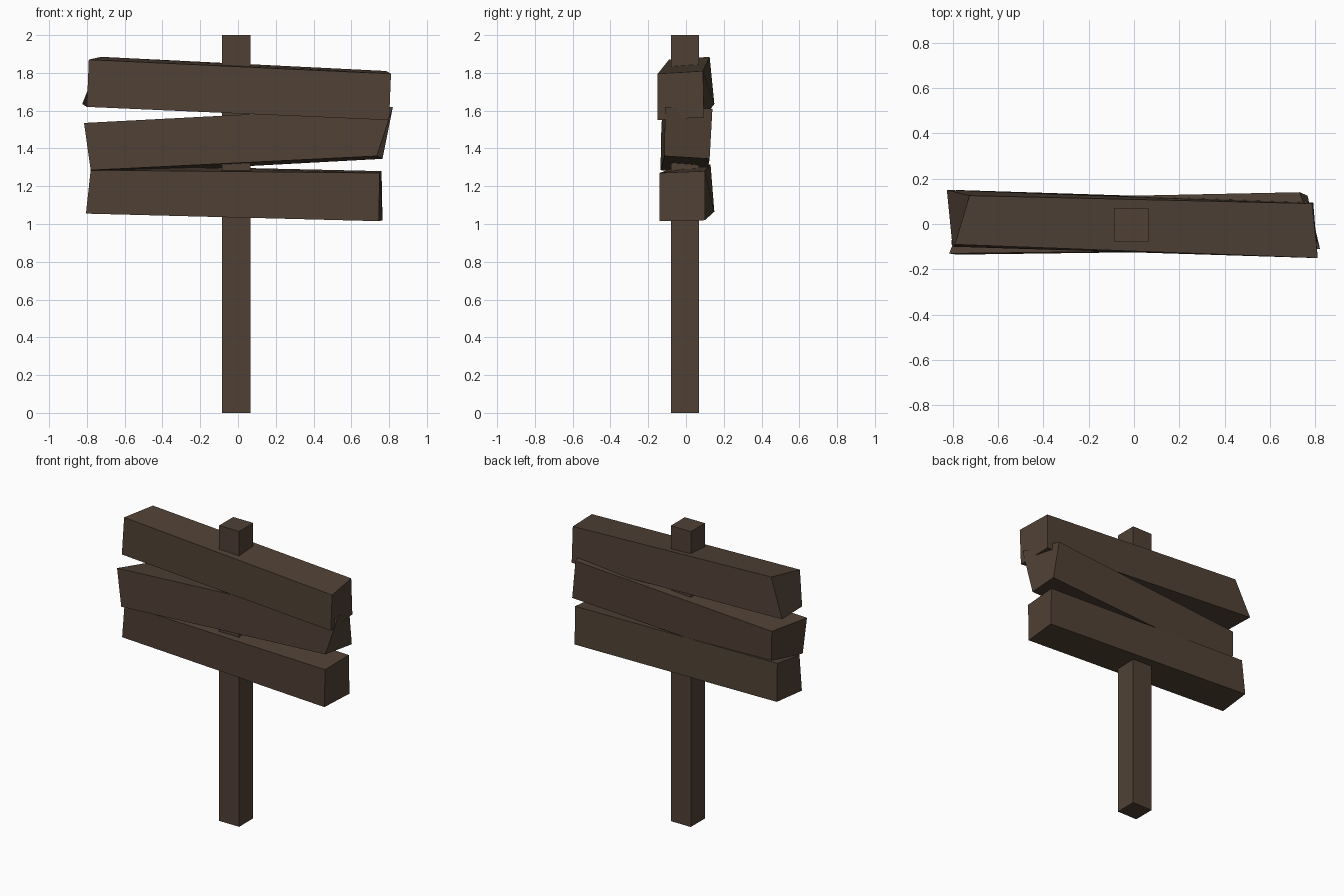
import bpy
import bmesh
from mathutils import Vector

default_cube = bpy.data.objects.get("Cube")
if default_cube:
    bpy.data.objects.remove(default_cube, do_unlink=True)


def make_material(name, colour):
    material = bpy.data.materials.new(name)
    material.use_nodes = True
    material.diffuse_color = colour
    material.node_tree.nodes["Principled BSDF"].inputs["Base Color"].default_value = colour
    return material


wood = make_material("dark brown wood", (0.08, 0.053, 0.036, 1))


def make_beam(name, start, end):
    """Flat-faced beam joining two four-cornered ends."""
    bm = bmesh.new()
    a = [bm.verts.new(Vector(corner)) for corner in start]
    b = [bm.verts.new(Vector(corner)) for corner in end]
    bm.faces.new(a)
    bm.faces.new(reversed(b))
    for i in range(len(a)):
        j = (i + 1) % len(a)
        bm.faces.new((a[j], a[i], b[i], b[j]))
    bmesh.ops.recalc_face_normals(bm, faces=bm.faces)
    mesh = bpy.data.meshes.new(name)
    bm.to_mesh(mesh)
    bm.free()
    mesh.materials.append(wood)
    beam = bpy.data.objects.new(name, mesh)
    bpy.context.collection.objects.link(beam)
    return beam


# Upright square post
def post_outline(z):
    return [(-0.085, -0.08, z), (0.065, -0.08, z), (0.065, 0.07, z), (-0.085, 0.07, z)]


make_beam("post", post_outline(0), post_outline(2))

# Crooked planks; each end runs front bottom, front top, back top, back bottom
make_beam("top_plank",
          [(-0.8, -0.1, 1.62), (-0.79, -0.09, 1.87), (-0.725, 0.125, 1.885), (-0.825, 0.15, 1.635)],
          [(0.8, -0.15, 1.55), (0.81, -0.15, 1.795), (0.785, 0.09, 1.81), (0.79, 0.095, 1.565)])

make_beam("middle_plank",
          [(-0.78, -0.135, 1.285), (-0.815, -0.13, 1.535), (-0.72, 0.11, 1.51), (-0.715, 0.11, 1.265)],
          [(0.735, -0.115, 1.36), (0.82, -0.11, 1.62), (0.73, 0.14, 1.61), (0.765, 0.125, 1.345)])

make_beam("bottom_plank",
          [(-0.805, -0.09, 1.055), (-0.78, -0.1, 1.285), (-0.775, 0.13, 1.315), (-0.785, 0.15, 1.065)],
          [(0.745, -0.14, 1.015), (0.75, -0.14, 1.27), (0.76, 0.1, 1.28), (0.765, 0.1, 1.02)])
